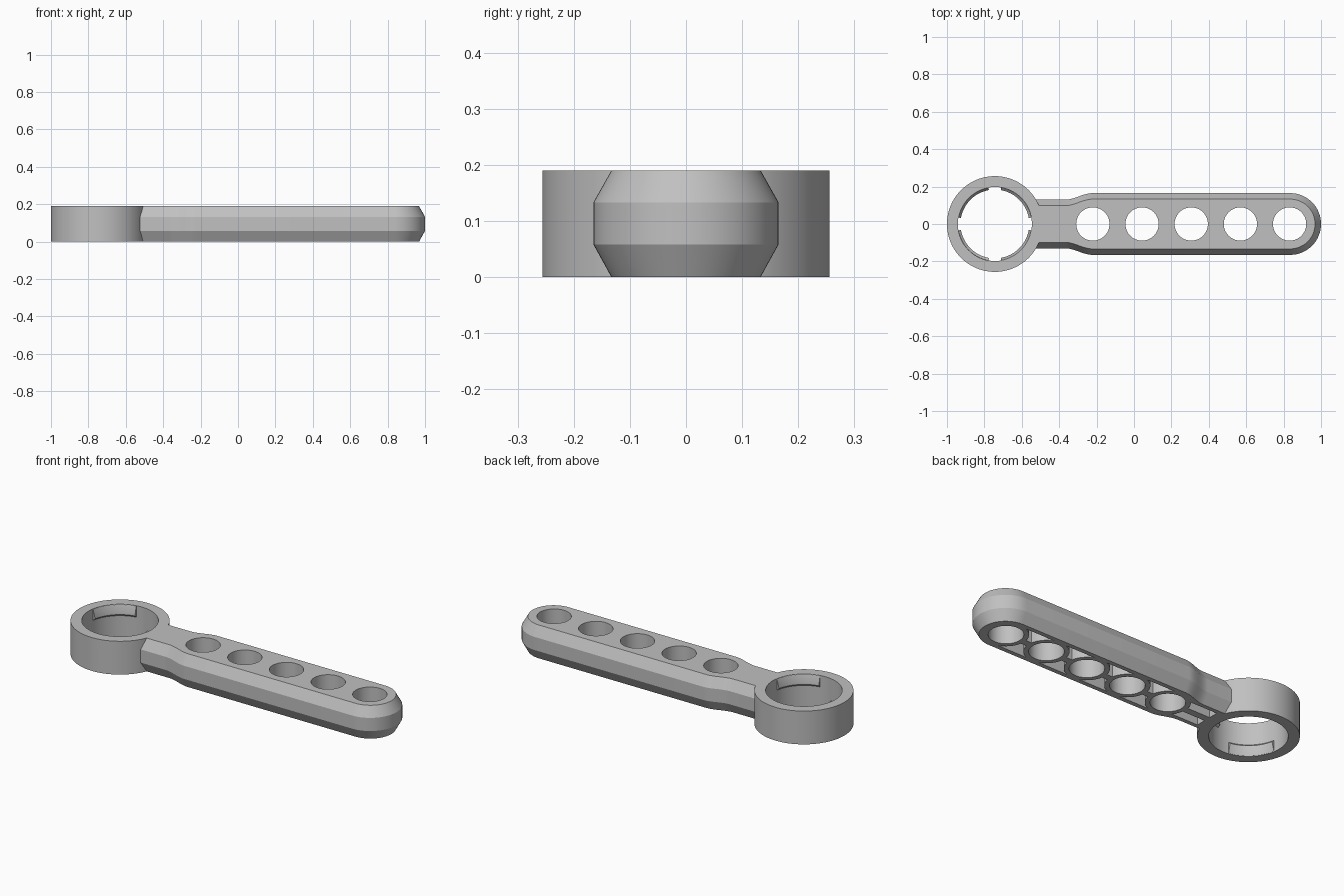
import bpy, bmesh, math

if "Cube" in bpy.data.objects:
    bpy.data.objects.remove(bpy.data.objects["Cube"])

H = 0.19                                        # overall height
RING_X, RING_OUT, RING_IN = -0.744, 0.256, 0.198
HOLES = [-0.22 + 0.263 * i for i in range(5)]
HOLE_R, TUBE_R = 0.089, 0.115

grey = bpy.data.materials.new("light grey plastic")
grey.diffuse_color = (0.53, 0.53, 0.53, 1)
grey.use_nodes = True
grey.node_tree.nodes["Principled BSDF"].inputs["Base Color"].default_value = grey.diffuse_color


def finish(name, bm, smooth=20):
    bmesh.ops.recalc_face_normals(bm, faces=bm.faces)
    me = bpy.data.meshes.new(name)
    bm.to_mesh(me)
    bm.free()
    me.materials.append(grey)
    ob = bpy.data.objects.new(name, me)
    bpy.context.collection.objects.link(ob)
    shade(ob, smooth)
    return ob


def shade(ob, angle=20):
    bpy.ops.object.select_all(action='DESELECT')
    ob.select_set(True)
    bpy.context.view_layer.objects.active = ob
    bpy.ops.object.shade_smooth_by_angle(angle=math.radians(angle))


def loft(bm, loops, close=False):
    """Skin matching loops; cap the ends, or join last to first."""
    rows = [[bm.verts.new(p) for p in lp] for lp in loops]
    pairs = list(zip(rows, rows[1:])) + ([(rows[-1], rows[0])] if close else [])
    for a, b in pairs:
        for i in range(len(a)):
            j = (i + 1) % len(a)
            bm.faces.new((a[i], a[j], b[j], b[i]))
    if not close:
        bm.faces.new(rows[0])
        bm.faces.new(rows[-1])


def prism(bm, outline, z0, z1):
    loft(bm, [[(x, y, z) for x, y in outline] for z in (z0, z1)])


def circle(cx, r, n=64):
    return [(cx + r * math.cos(2 * math.pi * i / n),
             r * math.sin(2 * math.pi * i / n)) for i in range(n)]


# Arm: narrow neck, smooth shoulder, round end, chamfered above and below
def arm_outline(inset):
    half = [(-0.53, 0.13 - inset)]
    for i in range(13):
        t = i / 12
        half.append((-0.37 + 0.15 * t,
                     0.13 + 0.0175 * (1 - math.cos(math.pi * t)) - inset))
    r = 0.165 - inset
    half += [(0.835 + r * math.sin(a), r * math.cos(a))
             for a in (math.pi / 2 * i / 16 for i in range(16))]
    return half + [(0.835 + r, 0)] + [(x, -y) for x, y in reversed(half)]


bm = bmesh.new()
loft(bm, [[(x, y, z) for x, y in arm_outline(inset)]
          for z, inset in ((0, 0.032), (0.058, 0), (0.133, 0), (H, 0.032))])
arm = finish("arm", bm)

# Cutters: through holes, and pockets underneath that leave tubes and a spine
bm = bmesh.new()
for x in HOLES:
    prism(bm, circle(x, HOLE_R, 48), -0.1, H + 0.1)


def pocket(left, right, top):
    ys = [0.02 + (top - 0.02) * i / 8 for i in range(9)]
    pts = [(left(y), y) for y in ys] + [(right(y), y) for y in reversed(ys)]
    for s in (1, -1):
        prism(bm, [(x, s * y) for x, y in pts], -0.05, 0.15)


def bulge(y):
    return math.sqrt(TUBE_R ** 2 - y ** 2)


for a, b in zip(HOLES, HOLES[1:]):
    pocket(lambda y: a + bulge(y), lambda y: b - bulge(y), 0.108)
pocket(lambda y: -0.475, lambda y: HOLES[0] - bulge(y), 0.075)
cutter = finish("arm_cutter", bm)

mod = arm.modifiers.new("cut", 'BOOLEAN')
mod.operation, mod.solver, mod.object = 'DIFFERENCE', 'EXACT', cutter
bpy.context.view_layer.objects.active = arm
bpy.ops.object.modifier_apply(modifier=mod.name)
bpy.data.objects.remove(cutter)
shade(arm)

# Ring
bm = bmesh.new()
loft(bm, [[(x, y, z) for x, y in circle(RING_X, r, 96)]
          for r, z in ((RING_OUT, 0), (RING_OUT, H), (RING_IN, H), (RING_IN, 0))],
     close=True)
finish("ring", bm)

# Snap tabs inside the ring, alternating near the top and near the bottom
for k in range(4):
    section = [(0.205, H - 0.002), (0.197, H - 0.002), (0.184, 0.145),
               (0.184, 0.137), (0.197, 0.125), (0.205, 0.125)]
    if k % 2 == 0:
        section = [(r, H - z) for r, z in section]
    bm = bmesh.new()
    angles = [math.radians(90 * k + 10 + 70 * i / 18) for i in range(19)]
    loft(bm, [[(RING_X + r * math.cos(a), r * math.sin(a), z)
               for r, z in section] for a in angles])
    finish("snap_tab_%d" % (k + 1), bm)
